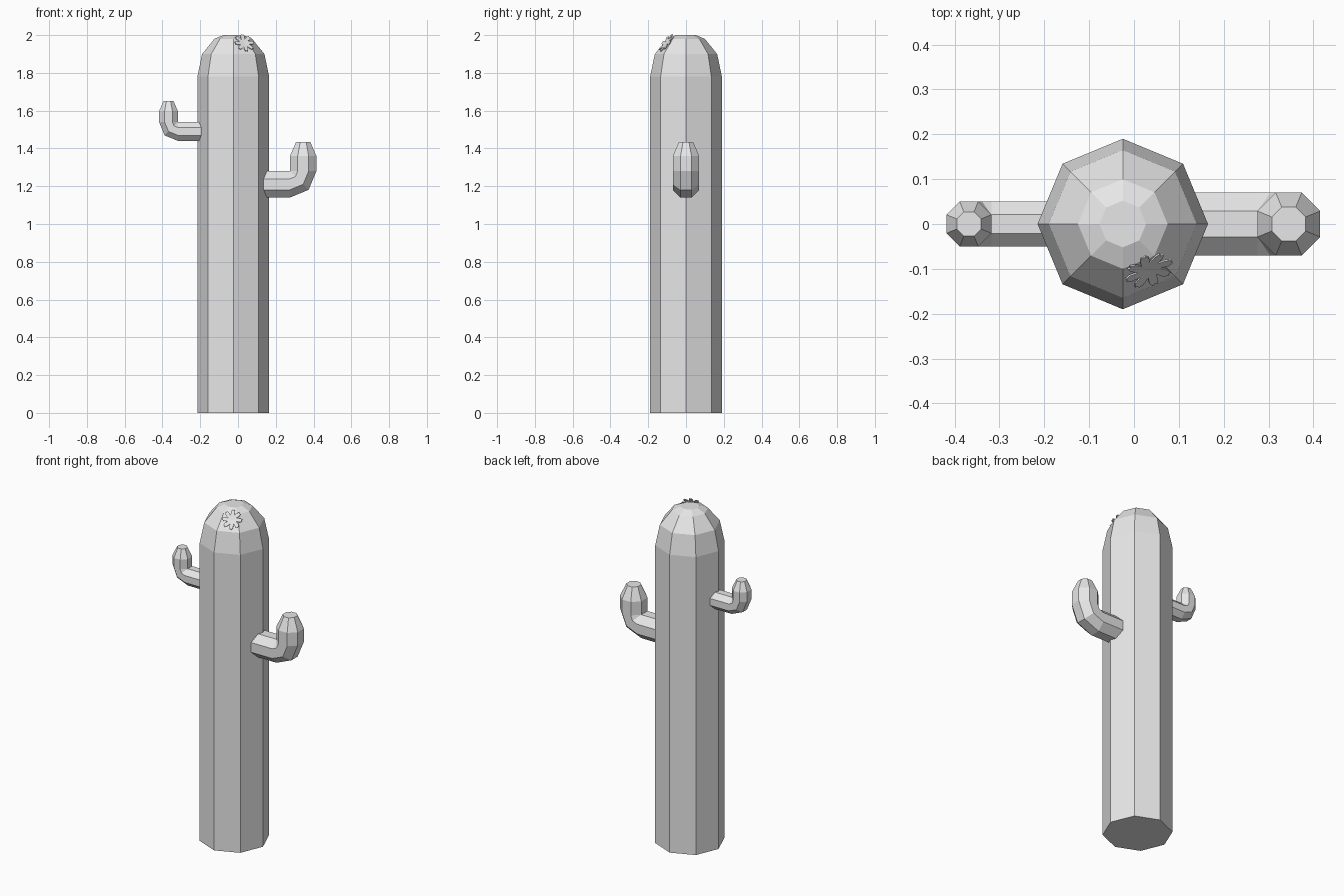
import bpy, bmesh
from math import sin, cos, pi, radians
from mathutils import Vector, Matrix

cube = bpy.data.objects.get("Cube")
if cube:
    bpy.data.objects.remove(cube)

SIDES = 8
grey = bpy.data.materials.new("plain_grey")
grey.use_nodes = True
colour = (0.8, 0.8, 0.8, 1)
grey.diffuse_color = colour
grey.node_tree.nodes["Principled BSDF"].inputs["Base Color"].default_value = colour


def finish(name, bm):
    bmesh.ops.remove_doubles(bm, verts=bm.verts, dist=0.0005)
    bmesh.ops.recalc_face_normals(bm, faces=bm.faces)
    mesh = bpy.data.meshes.new(name)
    bm.to_mesh(mesh)
    bm.free()
    mesh.materials.append(grey)
    obj = bpy.data.objects.new(name, mesh)
    bpy.context.collection.objects.link(obj)
    return obj


def octagon(radius, turn=0.0):
    return [Vector((radius * cos(turn + i * 2 * pi / SIDES),
                    radius * sin(turn + i * 2 * pi / SIDES), 0)) for i in range(SIDES)]


def loft(name, rings):
    """Bridge a list of rings and cap both ends."""
    bm = bmesh.new()
    loops = [[bm.verts.new(p) for p in ring] for ring in rings]
    for a, b in zip(loops, loops[1:]):
        for i in range(SIDES):
            j = (i + 1) % SIDES
            bm.faces.new((a[i], a[j], b[j], b[i]))
    bm.faces.new(loops[0])
    bm.faces.new(loops[-1])
    return finish(name, bm)


# Trunk: eight-sided column with a stepped dome
TRUNK_X = -0.025
profile = [(0.19, 0), (0.19, 1.78), (0.165, 1.9), (0.1, 1.98), (0.052, 2.0)]
loft("trunk", [[p + Vector((TRUNK_X, 0, z)) for p in octagon(r)] for r, z in profile])


# Arms: tube out from the trunk, elbow about its inner corner, tapered tip
def arm(name, side, half, start, elbow, z):
    pivot = Vector((elbow, 0, z))
    ring = octagon(half / cos(pi / SIDES), pi / SIDES)

    def place(angle, lift=0.0, scale=1.0, shift=0.0):
        turn = Matrix.Rotation(radians(90 - angle), 3, 'Y')
        pts = [turn @ (p * scale + Vector((half, 0, lift))) for p in ring]
        return [Vector((side * (p.x + elbow + shift), p.y, p.z + z)) for p in pts]

    loft(name, [place(0, shift=start - elbow), place(0), place(45), place(90),
                place(90, half * 1.14), place(90, half * 2.2, 0.54)])


arm("large_arm", 1, 0.07, 0.13, 0.275, 1.28)
arm("small_arm", -1, 0.05, 0.18, 0.318, 1.54)

# Flower: thin notched rosette lying on the dome
PETALS = 8
petal = [(-0.4, 0.026), (-0.3, 0.046), (-0.12, 0.056), (0, 0.052), (0.12, 0.056), (0.3, 0.046)]
bm = bmesh.new()
hub = bm.verts.new((0, 0, 0))
rim = []
for k in range(PETALS):
    for offset, r in petal:
        a = (k + offset) * 2 * pi / PETALS
        rim.append(bm.verts.new((r * cos(a), r * sin(a), 0.06 * r)))
for a, b in zip(rim, rim[1:] + rim[:1]):
    bm.faces.new((hub, a, b))
flower = finish("flower", bm)
azimuth = radians(-67.5)
normal = Vector((0.8 * cos(azimuth), 0.8 * sin(azimuth), 0.6))
flower.rotation_euler = normal.to_track_quat('Z', 'Y').to_euler()
flower.location = (0.032, -0.1, 1.956)
plate = flower.modifiers.new("thickness", 'SOLIDIFY')
plate.thickness = 0.004
